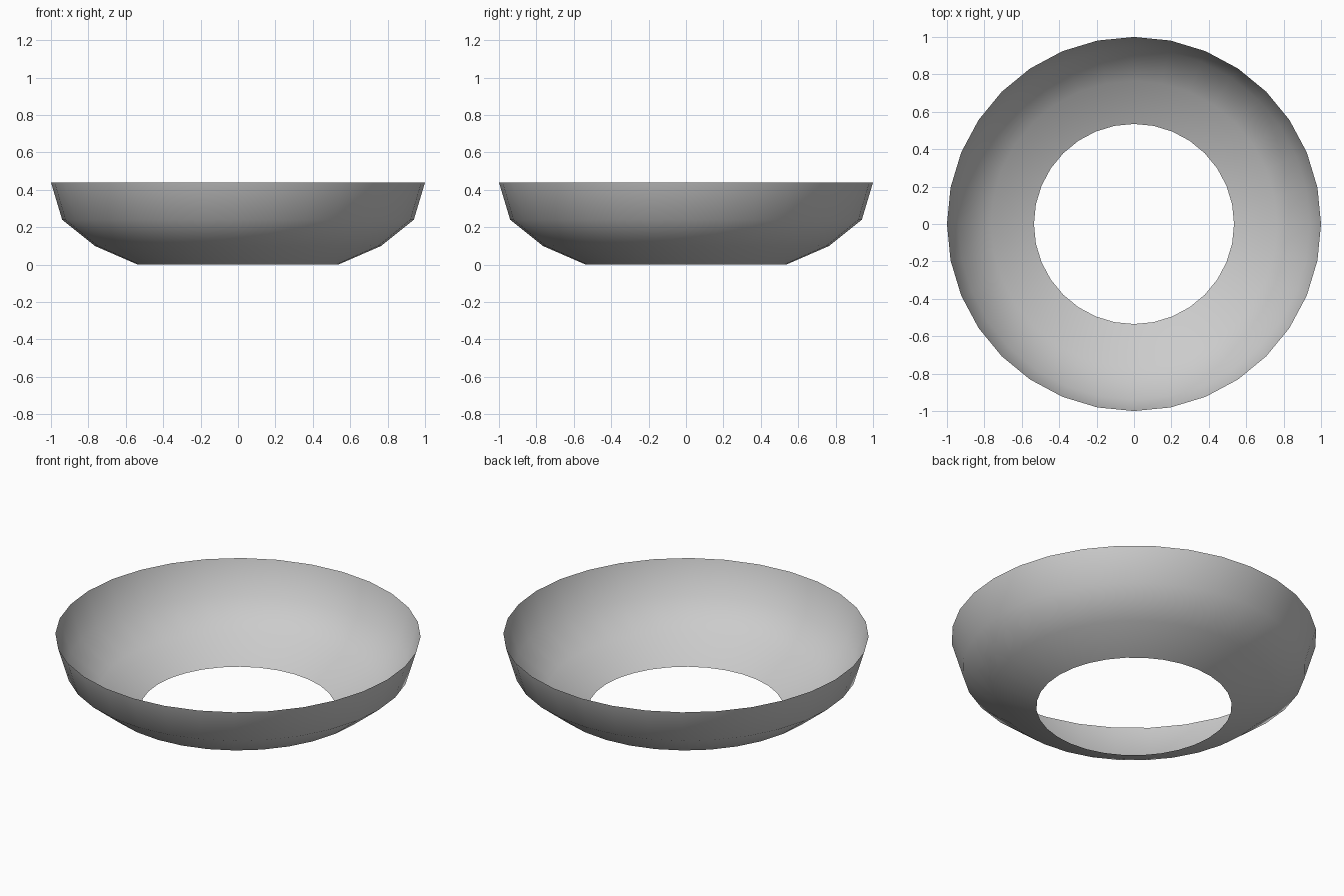
import bpy, bmesh, math

if "Cube" in bpy.data.objects:
    bpy.data.objects.remove(bpy.data.objects["Cube"])

# Bowl wall profile (radius, height), spun into an open-bottomed ring
PROFILE = [(0.535, 0.0), (0.765, 0.10), (0.94, 0.24), (1.0, 0.44)]
SIDES = 32

bm = bmesh.new()
rings = []
for r, z in PROFILE:
    rings.append([bm.verts.new((r * math.cos(2 * math.pi * i / SIDES),
                                r * math.sin(2 * math.pi * i / SIDES), z))
                  for i in range(SIDES)])
for low, high in zip(rings, rings[1:]):
    for i in range(SIDES):
        j = (i + 1) % SIDES
        face = bm.faces.new((low[i], low[j], high[j], high[i]))
        face.smooth = True

mesh = bpy.data.meshes.new("open_bowl")
bm.to_mesh(mesh)
bm.free()
bowl = bpy.data.objects.new("open_bowl", mesh)
bpy.context.collection.objects.link(bowl)
